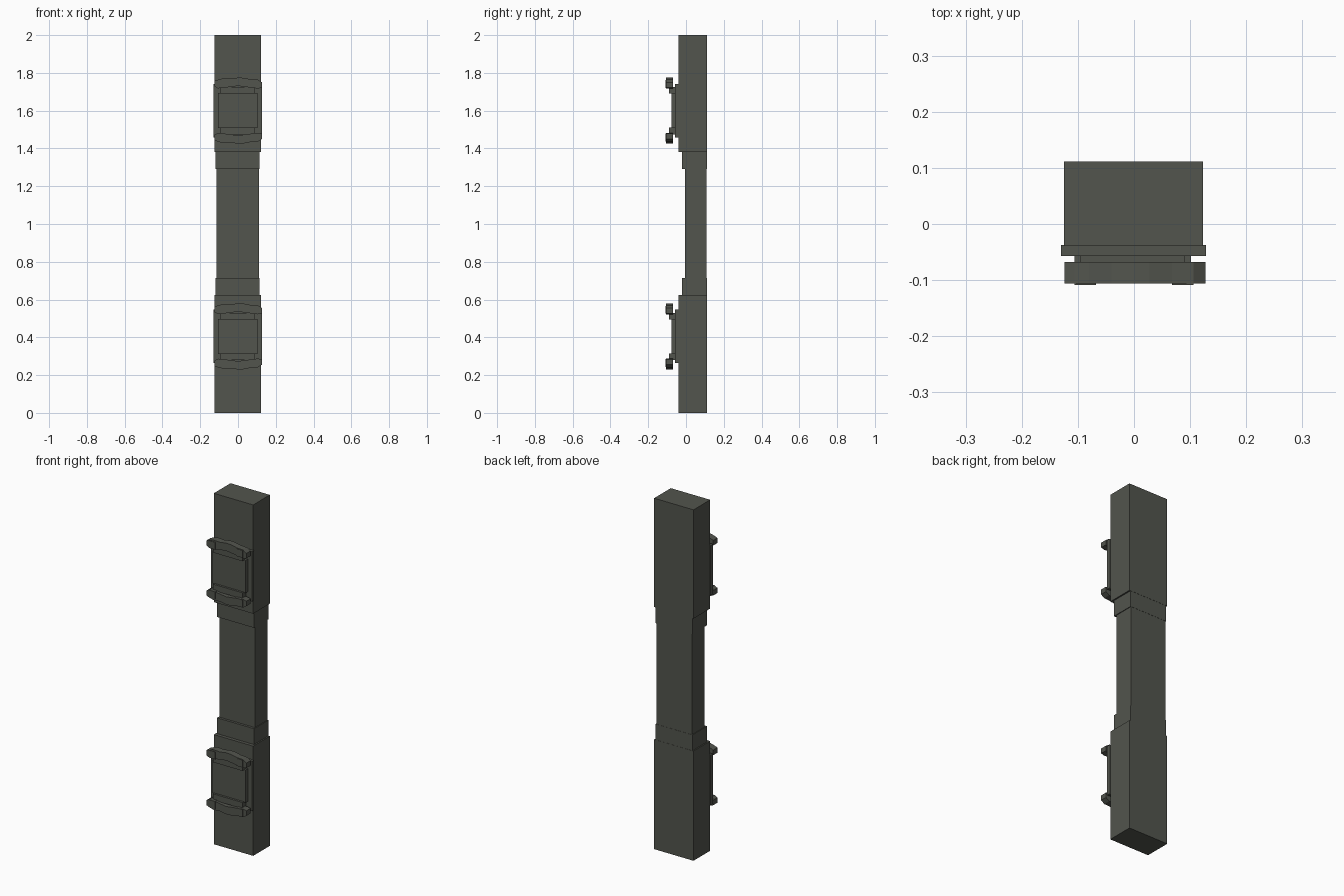
import bpy, bmesh

if "Cube" in bpy.data.objects:
    bpy.data.objects.remove(bpy.data.objects["Cube"])

mat = bpy.data.materials.new("dark_stone")
mat.diffuse_color = (0.085, 0.09, 0.075, 1)
mat.use_nodes = True
mat.node_tree.nodes["Principled BSDF"].inputs["Base Color"].default_value = mat.diffuse_color


def extrude_profile(name, pts, y0, y1):
    """Prism from an (x, z) outline, running from y0 to y1."""
    bm = bmesh.new()
    face = bm.faces.new([bm.verts.new((x, y0, z)) for x, z in pts])
    out = bmesh.ops.extrude_face_region(bm, geom=[face])
    moved = [g for g in out["geom"] if isinstance(g, bmesh.types.BMVert)]
    bmesh.ops.translate(bm, verts=moved, vec=(0, y1 - y0, 0))
    bmesh.ops.recalc_face_normals(bm, faces=bm.faces)
    mesh = bpy.data.meshes.new(name)
    bm.to_mesh(mesh)
    bm.free()
    mesh.materials.append(mat)
    obj = bpy.data.objects.new(name, mesh)
    bpy.context.collection.objects.link(obj)
    return obj


def box(name, x0, x1, y0, y1, z0, z1):
    return extrude_profile(name, [(x0, z0), (x1, z0), (x1, z1), (x0, z1)], y0, y1)


# Pillar: two end blocks, two stepped collars and a thinner shaft
BACK = 0.111
box("lower_block", -0.125, 0.123, -0.039, BACK, 0, 0.625)
box("upper_block", -0.125, 0.123, -0.039, BACK, 1.38, 2)
box("lower_collar", -0.118, 0.115, -0.02, BACK - 0.001, 0.62, 0.715)
box("upper_collar", -0.118, 0.115, -0.02, BACK - 0.001, 1.29, 1.385)
box("shaft", -0.114, 0.111, -0.006, BACK - 0.002, 0.71, 1.295)

# Wavy bar outline, heights relative to the panel centre
bar = [(-0.124, 0.128), (-0.106, 0.118), (-0.068, 0.122), (0.0, 0.131),
       (0.068, 0.122), (0.106, 0.117), (0.127, 0.122),
       (0.127, 0.150), (0.106, 0.164), (0.068, 0.166), (0.028, 0.174),
       (0.0, 0.175), (-0.04, 0.169), (-0.08, 0.171), (-0.106, 0.164),
       (-0.124, 0.157)]

# Mounted panels, one on each end block
for label, c in (("lower", 0.405), ("upper", 1.60)):
    box(label + "_back_plate", -0.13, 0.128, -0.057, -0.037, c - 0.142, c + 0.142)
    box(label + "_panel", -0.106, 0.102, -0.078, -0.05, c - 0.093, c + 0.093)
    for end, s in (("top", 1), ("bottom", -1)):
        z0, z1 = sorted((c + s * 0.09, c + s * 0.125))
        box(f"{label}_{end}_bracket", -0.095, 0.091, -0.09, -0.05, z0, z1)
        extrude_profile(f"{label}_{end}_bar", [(x, c + s * z) for x, z in bar],
                        -0.106, -0.068)
        # Clasps near the ends of the bar
        z0, z1 = sorted((c + s * 0.12, c + s * 0.162))
        for side, x0 in (("left", -0.106), ("right", 0.068)):
            box(f"{label}_{end}_{side}_clasp", x0, x0 + 0.038, -0.109, -0.072, z0, z1)
